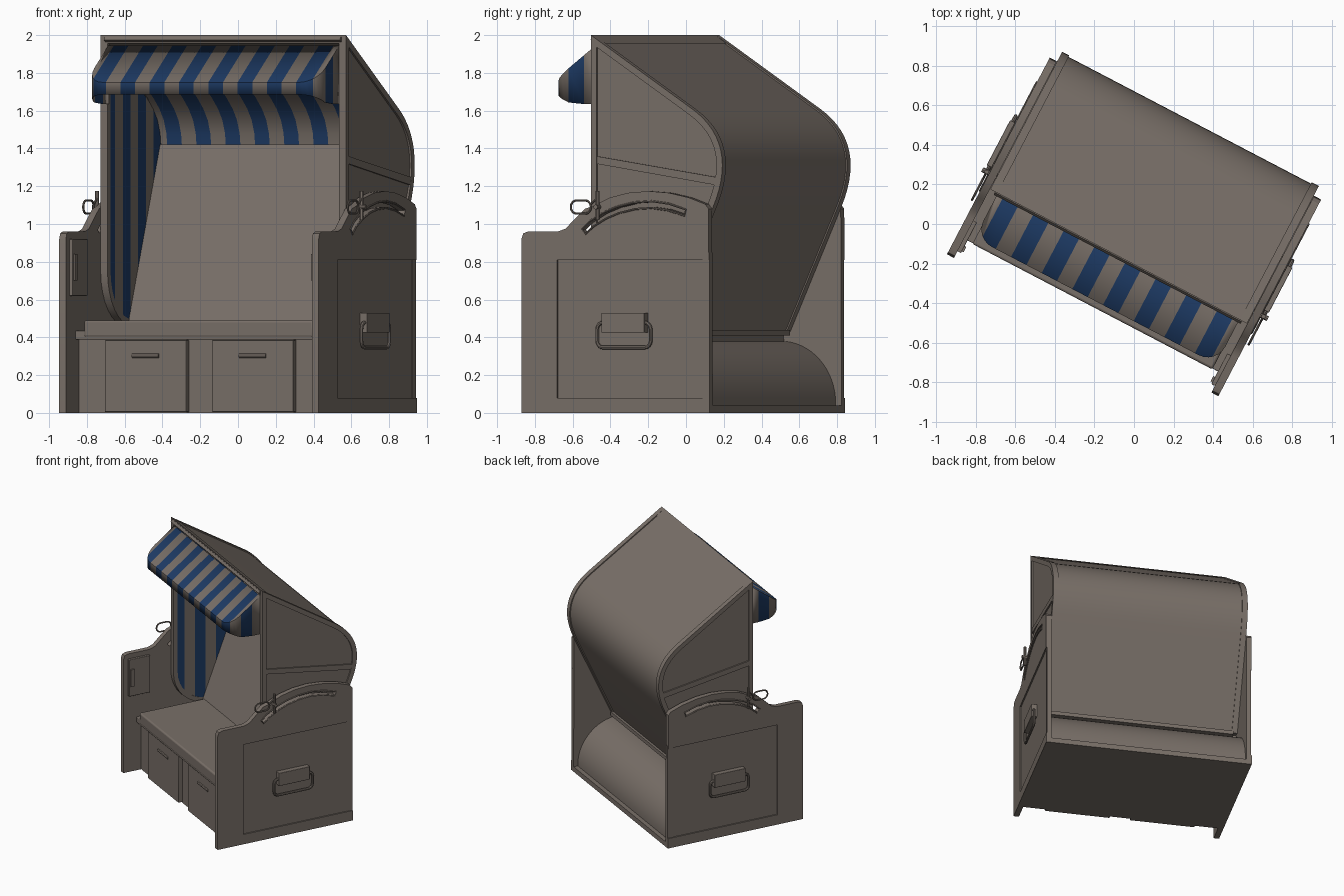
import bpy, bmesh, math
from mathutils import Vector

if "Cube" in bpy.data.objects:
    bpy.data.objects.remove(bpy.data.objects["Cube"])

TURN = -math.radians(27.6)
HALF = 0.0875            # stripe width


def mat(name, col):
    m = bpy.data.materials.new(name)
    m.diffuse_color = (*col, 1)
    m.use_nodes = True
    m.node_tree.nodes["Principled BSDF"].inputs["Base Color"].default_value = m.diffuse_color
    return m


TAUPE = mat("taupe wood", (0.19, 0.160, 0.138))
BLUE = mat("navy stripe", (0.013, 0.045, 0.135))


def finish(name, bm, face=None):
    """Make the object; 'face' is the direction an open sheet looks to."""
    bmesh.ops.recalc_face_normals(bm, faces=bm.faces[:])
    if face:
        for f in bm.faces:
            f.normal_update()
            if f.normal.dot(Vector(face)) < 0:
                f.normal_flip()
    me = bpy.data.meshes.new(name)
    bm.to_mesh(me)
    bm.free()
    me.materials.append(TAUPE)
    me.materials.append(BLUE)
    ob = bpy.data.objects.new(name, me)
    bpy.context.collection.objects.link(ob)
    return ob


def prism(name, pts, x0, x1):
    """Side profile (y, z) extruded along x."""
    bm = bmesh.new()
    f = bm.faces.new([bm.verts.new((x0, y, z)) for y, z in pts])
    r = bmesh.ops.extrude_face_region(bm, geom=[f])
    for v in r["geom"]:
        if isinstance(v, bmesh.types.BMVert):
            v.co.x = x1
    return finish(name, bm)


def box(name, x0, x1, y0, y1, z0, z1, bevel=0):
    ob = prism(name, [(y0, z0), (y1, z0), (y1, z1), (y0, z1)], x0, x1)
    if bevel:
        m = ob.modifiers.new("bevel", "BEVEL")
        m.width, m.segments = bevel, 3
    return ob


def offset(pts, d, closed):
    """Move a clockwise profile inward by d."""
    out, n = [], len(pts)
    for i, p in enumerate(pts):
        ns = []
        for j in (i - 1, i):
            if closed or 0 <= j < n - 1:
                a, b = Vector(pts[j % n]), Vector(pts[(j + 1) % n])
                t = (b - a).normalized()
                ns.append(Vector((t.y, -t.x)))
        m = sum(ns, Vector((0, 0))).normalized()
        out.append(tuple(Vector(p) + m * (d / max(m.dot(ns[0]), 0.3))))
    return out


def strip(name, pts, d0, d1, x0, x1, closed=False):
    """Band that follows a profile between two inward offsets."""
    bm = bmesh.new()
    o, i = offset(pts, d0, closed), offset(pts, d1, closed)
    rings = [[bm.verts.new((x, *p)) for x, p in ((x0, a), (x1, a), (x1, b), (x0, b))]
             for a, b in zip(o, i)]
    n = len(rings)
    for k in range(n if closed else n - 1):
        r, s = rings[k], rings[(k + 1) % n]
        for e in range(4):
            bm.faces.new((r[e], r[(e + 1) % 4], s[(e + 1) % 4], s[e]))
    if not closed:
        bm.faces.new(rings[0])
        bm.faces.new(rings[-1])
    return finish(name, bm)


def tube(name, pts, r, closed=True):
    cu = bpy.data.curves.new(name, "CURVE")
    cu.dimensions, cu.bevel_depth, cu.bevel_resolution = "3D", r, 2
    cu.use_fill_caps = True
    s = cu.splines.new("POLY")
    s.points.add(len(pts) - 1)
    for p, c in zip(s.points, pts):
        p.co = (*c, 1)
    s.use_cyclic_u = closed
    cu.materials.append(TAUPE)
    ob = bpy.data.objects.new(name, cu)
    bpy.context.collection.objects.link(ob)
    bpy.ops.object.select_all(action="DESELECT")
    ob.select_set(True)
    bpy.context.view_layer.objects.active = ob
    bpy.ops.object.convert(target="MESH")
    return bpy.context.object


def stripes(bm, axis, shift=0.0):
    """Cut faces at stripe borders and colour every second band."""
    n = Vector((0, 0, 0))
    n[axis] = 1
    for k in range(-11, 11):
        bmesh.ops.bisect_plane(bm, geom=bm.verts[:] + bm.edges[:] + bm.faces[:],
                               plane_co=n * ((k + 0.5) * HALF - shift), plane_no=n)
    for f in bm.faces:
        c = f.calc_center_median()[axis] + shift
        f.material_index = math.floor(c / HALF + 0.5) % 2


def cut(ob, cutter):
    m = ob.modifiers.new("cut", "BOOLEAN")
    m.operation, m.object, m.solver = "DIFFERENCE", cutter, "EXACT"
    bpy.context.view_layer.objects.active = ob
    bpy.ops.object.modifier_apply(modifier="cut")
    bpy.data.objects.remove(cutter)


# --- hood outline: top slope, rounded back, lean, rounded front foot
P0, P1, P2 = Vector((0.42, 1.609)), Vector((0.70, 1.427)), Vector((0.545, 1.09))
back = [(-0.185, 2.0)]
for k in range(15):
    t = k / 14
    back.append(tuple(P0 * (1 - t) ** 2 + P1 * 2 * t * (1 - t) + P2 * t * t))
back.append((0.24, 0.43))
foot = [(0.10 - 0.285 * math.sin(k * math.pi / 16), 0.75 - 0.29 * math.cos(k * math.pi / 16))
        for k in range(9)]
outline = back + foot

strip("hood_back_shell", back, 0.008, 0.03, -0.705, 0.705)
prism("hood_header", [(-0.185, 1.955), (-0.185, 2.0), (-0.12, 1.955)], -0.71, 0.71)
box("hood_bottom_lip", -0.70, 0.70, 0.18, 0.255, 0.41, 0.44)
prism("backrest", [(0.05, 0.46), (0.42, 1.42), (0.52, 1.42), (0.21, 0.44)], -0.70, 0.70)

# --- base wall shapes
wall = [(-0.578, 0), (-0.578, 0.92), (-0.567, 0.95), (-0.54, 0.96), (-0.36, 0.96), (-0.315, 0.975),
        (-0.25, 1.035), (-0.2, 1.08), (-0.15, 1.095), (-0.05, 1.14), (0.06, 1.165), (0.18, 1.174),
        (0.30, 1.165), (0.42, 1.14), (0.52, 1.105), (0.54, 1.08), (0.545, 0.0)]
slot = [(-0.205, 0.96), (-0.16, 1.0), (-0.08, 1.045), (0, 1.075), (0.1, 1.097), (0.2, 1.103),
        (0.3, 1.09), (0.40, 1.06)]


def loop(cy, cz, hy, hz, r, x):
    """Rounded rectangle path in the side plane."""
    return [(x, cy + sy * (hy - r) + r * math.cos(a), cz + sz * (hz - r) + r * math.sin(a))
            for q, (sy, sz) in enumerate(((1, 1), (-1, 1), (-1, -1), (1, -1)))
            for a in [(q + j / 4) * math.pi / 2 for j in range(5)]]


for s, tag in ((-1, "left"), (1, "right")):
    # hood side: panel, raised frame, rail and striped lining
    prism(tag + "_hood_panel", outline, s * 0.697, s * 0.722)
    strip(tag + "_hood_frame", outline, 0, 0.035, s * 0.692, s * 0.733, True)
    prism(tag + "_hood_rail", [(-0.16, 1.36), (0.58, 1.245), (0.565, 1.205), (-0.16, 1.32)],
          s * 0.71, s * 0.732)
    bm = bmesh.new()
    bm.faces.new([bm.verts.new((s * 0.694, *p)) for p in offset(outline, 0.033, True)])
    stripes(bm, 1, 0.05)
    finish(tag + "_side_lining", bm, (-s, 0, 0))

    # base side wall with recessed panel and curved slot
    w = prism(tag + "_base_wall", wall, s * 0.735, s * 0.775)
    cut(w, box("cutter", s * 0.765, s * 0.80, -0.365, 0.60, 0.08, 0.81))
    cut(w, strip("cutter", slot, -0.012, 0.012, s * 0.70, s * 0.82))
    box(tag + "_rear_stile", s * 0.74, s * 0.769, 0.50, 0.543, 0.05, 0.83)
    rim = offset(slot, -0.018, False) + offset(slot, 0.018, False)[::-1]
    tube(tag + "_slot_rim", [(s * 0.776, *p) for p in rim], 0.005)

    # carrying handle: the block covers the top of the ring
    box(tag + "_handle_plate", s * 0.76, s * 0.806, -0.085, 0.172, 0.425, 0.53, 0.003)
    tube(tag + "_handle_ring", loop(0.042, 0.412, 0.16, 0.066, 0.035, s * 0.79), 0.010)

    # locking pin with strap loop
    tube(tag + "_lock_pin", [(s * 0.79, -0.115, 1.02), (s * 0.79, -0.115, 1.175)], 0.011, False)
    tube(tag + "_lock_peg", [(s * 0.72, -0.115, 1.09), (s * 0.815, -0.115, 1.09)], 0.013, False)
    tube(tag + "_lock_strap", loop(-0.215, 1.09, 0.06, 0.035, 0.034, s * 0.79), 0.006)
    tube(tag + "_lock_link", [(s * 0.79, -0.16, 1.10), (s * 0.79, -0.115, 1.14)], 0.006, False)

    # folding side table inside the wall
    box(tag + "_side_table", s * 0.715, s * 0.737, -0.54, -0.365, 0.62, 0.92, 0.004)
    box(tag + "_table_bracket", s * 0.705, s * 0.737, -0.53, -0.50, 0.70, 0.84)

    # drawer with grip
    c = s * 0.32
    box(tag + "_drawer", c - 0.243, c + 0.243, -0.462, -0.40, 0.005, 0.385, 0.003)
    tube(tag + "_drawer_grip", [(c - 0.08, -0.46, 0.302), (c + 0.08, -0.46, 0.302)], 0.012, False)

# --- striped ceiling lining, from the header to the top of the backrest
lining = [(-0.17, 1.957), (0.18, 1.73), (0.27, 1.668), (0.34, 1.61), (0.39, 1.55),
          (0.42, 1.48), (0.43, 1.41)]
bm = bmesh.new()
rows = [[bm.verts.new((x, *p)) for x in (-0.697, 0.697)] for p in lining]
for a, b in zip(rows, rows[1:]):
    bm.faces.new((a[0], a[1], b[1], b[0]))
stripes(bm, 0)
finish("ceiling_lining", bm, (0, -0.7, -0.7))

# --- striped awning: sloped sheet with rounded corners and a hanging edge
half = [(0.69, -0.18), (0.69, -0.25), (0.69, -0.34)]
half += [(0.59 + 0.10 * math.cos(a), -0.34 - 0.10 * math.sin(a))
         for a in [k * math.pi / 12 for k in range(1, 7)]]
plan = half + [(-x, y) for x, y in reversed(half)]
bm = bmesh.new()
bm.faces.new([bm.verts.new((x, y, 1.945 + (y + 0.18) * 0.75)) for x, y in plan])
stripes(bm, 0)
edge = [e for e in bm.edges if e.is_boundary and min(v.co.y for v in e.verts) < -0.181]
r = bmesh.ops.extrude_edge_only(bm, edges=edge)
for v in r["geom"]:
    if isinstance(v, bmesh.types.BMVert):
        v.co.z = 1.685 - 0.05 * min(1, (v.co.y + 0.44) / 0.12)
for f in r["geom"]:
    if isinstance(f, bmesh.types.BMFace):
        c = f.calc_center_median()
        f.material_index = math.floor(c.x / HALF + 0.5) % 2
        if abs(c.x) > 0.665:
            f.material_index = int(-0.35 < c.y < -0.25)
aw = finish("awning", bm, (0, -0.5, 1))
aw.modifiers.new("cloth", "SOLIDIFY").thickness = 0.005

# --- bench, seat and rounded rear box
box("bench_body", -0.737, 0.737, -0.43, 0.20, 0.0, 0.39)
box("bench_ledge", -0.737, 0.737, -0.468, 0.20, 0.388, 0.435, 0.005)
box("seat", -0.685, 0.685, -0.472, 0.12, 0.40, 0.49, 0.012)
prism("rear_box", [(0.15, 0.0), (0.15, 0.38)] +
      [(0.18 + 0.33 * math.sin(k * math.pi / 32), 0.05 + 0.33 * math.cos(k * math.pi / 32))
       for k in range(17)] + [(0.51, 0.0)], -0.737, 0.737)
box("rear_plinth", -0.77, 0.77, 0.40, 0.545, 0.0, 0.04)

# --- shade, and turn the whole chair to its pose
bpy.ops.object.select_all(action="SELECT")
bpy.context.view_layer.objects.active = aw
bpy.ops.object.shade_smooth_by_angle(angle=math.radians(30))
for ob in bpy.context.scene.objects:
    ob.rotation_euler.z = TURN
    ob.location.x = 0.008
